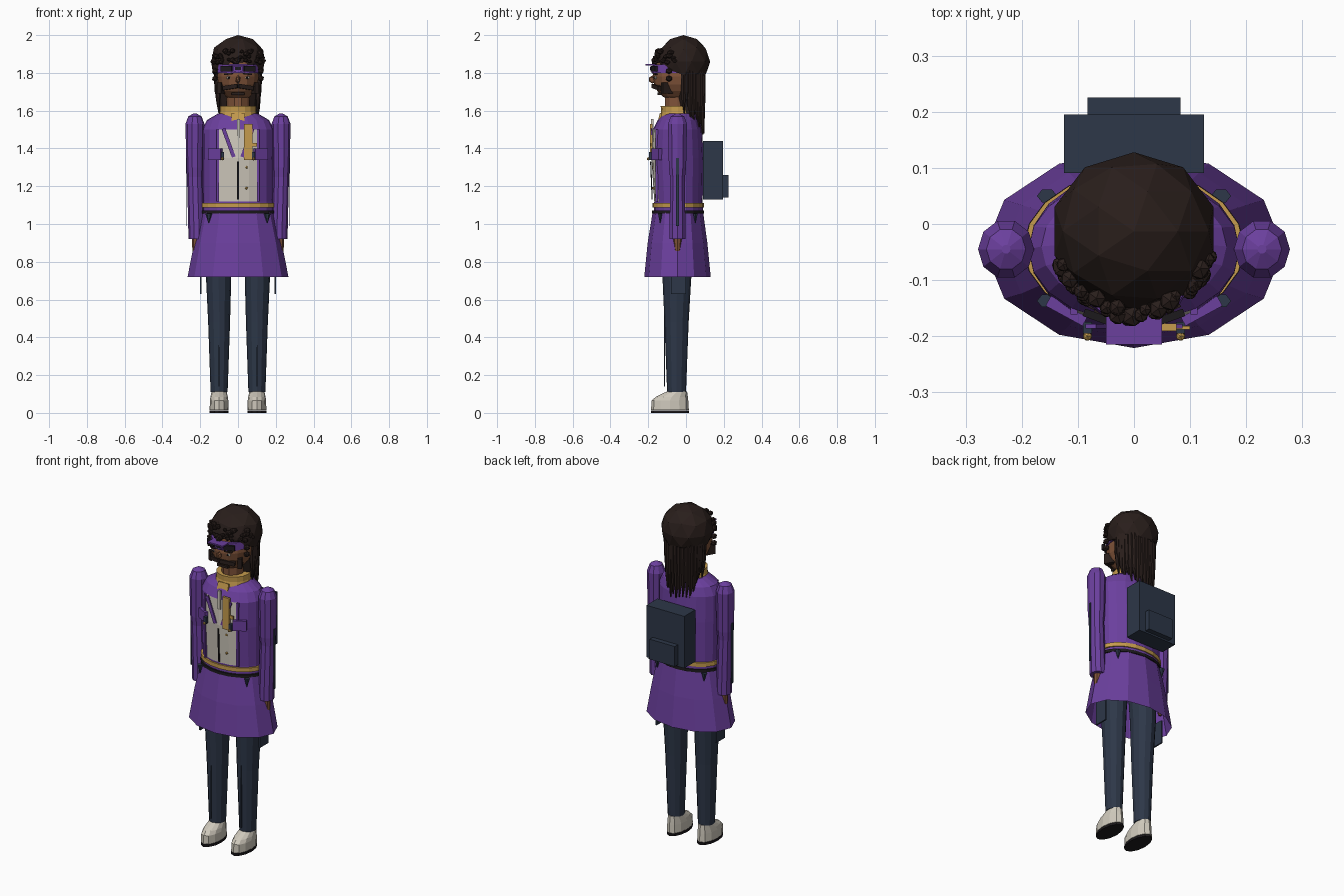
import bpy, bmesh, math, random
from mathutils import Matrix, Vector, Euler

random.seed(4)
if "Cube" in bpy.data.objects:
    bpy.data.objects.remove(bpy.data.objects["Cube"])


def material(name, r, g, b):
    m = bpy.data.materials.new(name)
    m.use_nodes = True
    m.diffuse_color = (r, g, b, 1)
    bsdf = m.node_tree.nodes["Principled BSDF"]
    bsdf.inputs["Base Color"].default_value = (r, g, b, 1)
    bsdf.inputs["Roughness"].default_value = 0.8
    return m


PURPLE = material("purple cloth", .147, .05, .34)
NAVY = material("navy cloth", .026, .038, .065)
HAIR = material("dark brown hair", .022, .013, .011)
SKIN = material("brown skin", .21, .085, .04)
CREAM = material("cream", .62, .58, .50)
GOLD = material("gold", .56, .33, .075)
BLACK = material("soft black", .012, .010, .012)


def finish(name, bm, *mats):
    bmesh.ops.recalc_face_normals(bm, faces=bm.faces)
    mesh = bpy.data.meshes.new(name)
    bm.to_mesh(mesh)
    bm.free()
    for m in mats:
        mesh.materials.append(m)
    ob = bpy.data.objects.new(name, mesh)
    bpy.context.collection.objects.link(ob)
    return ob


def loft(name, rings, mat, n=12, caps=True):
    """Stack of elliptical rings given as (z, x, y, x radius, y radius)."""
    bm = bmesh.new()
    loops = [[bm.verts.new((x + rx * math.cos(math.tau * i / n),
                            y + ry * math.sin(math.tau * i / n), z))
              for i in range(n)] for z, x, y, rx, ry in rings]
    for a, b in zip(loops, loops[1:]):
        for i in range(n):
            j = (i + 1) % n
            bm.faces.new((a[i], a[j], b[j], b[i]))
    if caps:
        bm.faces.new(loops[0])
        bm.faces.new(loops[-1])
    return finish(name, bm, mat)


def box(name, loc, size, mat, rot=(0, 0, 0)):
    bm = bmesh.new()
    bmesh.ops.create_cube(bm, size=1, matrix=Matrix.LocRotScale(
        Vector(loc), Euler(rot), Vector(size)))
    return finish(name, bm, mat)


def add_blob(bm, loc, scale, detail=1):
    bmesh.ops.create_icosphere(bm, subdivisions=detail, radius=1, matrix=Matrix.LocRotScale(
        Vector(loc), None, Vector(scale)))


def blob(name, loc, scale, mat, detail=1):
    bm = bmesh.new()
    add_blob(bm, loc, scale, detail)
    return finish(name, bm, mat)


# Jacket body with the shirt front as an inset panel
jacket = loft("jacket", [(1.06, 0, -.04, .188, .13), (1.12, 0, -.04, .185, .128),
                         (1.35, 0, -.045, .188, .138), (1.5, 0, -.045, .188, .13),
                         (1.55, 0, -.04, .165, .11), (1.585, 0, -.035, .105, .085)],
              PURPLE, 20)
jacket.data.materials.append(CREAM)
for f in jacket.data.polygons:
    if f.center.y < -.12 and abs(f.center.x) < .11 and 1.12 < f.center.z < 1.5:
        f.material_index = 1
box("shirt_placket", (0, -.183, 1.23), (.008, .006, .2), BLACK, (.04, 0, 0))
for z in (1.19, 1.3):
    blob("shirt_button", (.045, -.172, z), (.008, .008, .008), GOLD)
for s in (-1, 1):
    box("jacket_front_edge", (s * .107, -.155, 1.31), (.012, .012, .38), PURPLE)
    box("lapel", (s * .05, -.182, 1.43), (.02, .008, .16), PURPLE, (0, s * .35, 0))
    box("chest_pocket", (s * .12, -.155, 1.37), (.075, .02, .06), PURPLE, (0, 0, s * .5))
    blob("pocket_stud", (s * .083, -.2, 1.345), (.009, .009, .009), GOLD)
    box("pocket_flap", (s * .083, -.185, 1.36), (.016, .02, .04), NAVY)
box("neck_tie", (.002, -.178, 1.5), (.016, .012, .11), CREAM)
box("chest_badge", (.053, -.184, 1.435), (.045, .014, .19), GOLD)
box("badge_clip", (.085, -.185, 1.42), (.03, .006, .02), GOLD)

# Belts and flared skirt
loft("gold_belt", [(1.088, 0, -.042, .196, .136), (1.112, 0, -.042, .196, .136)], GOLD, 20)
loft("dark_belt", [(1.055, 0, -.042, .197, .137), (1.072, 0, -.042, .197, .137)], BLACK, 20)
loft("skirt", [(.72, 0, -.045, .267, .176), (.9, 0, -.045, .232, .158),
               (1.06, 0, -.043, .195, .134)], PURPLE, 12, caps=False)
for s in (-1, 1):
    for y in (-.137, .05):
        loft("belt_tassel", [(1.005, s * .155, y, .002, .002),
                             (1.055, s * .155, y, .018, .013)], NAVY, 6)

# Arms, hands, legs and shoes, one of each per side
for s in (-1, 1):
    x = s * .228
    loft("sleeve", [(.92, s * .218, -.045, .044, .044), (1.25, x, -.045, .042, .042),
                    (1.3, x, -.045, .046, .048), (1.53, x, -.045, .05, .053),
                    (1.57, x, -.045, .035, .037), (1.585, x, -.045, .008, .008)], PURPLE, 10)
    box("sleeve_trim", (s * .274, -.045, 1.17), (.004, .014, .36), NAVY)
    loft("hand", [(.83, s * .222, -.045, .008, .008), (.86, s * .222, -.045, .02, .016),
                  (.93, s * .218, -.045, .025, .024)], SKIN, 8)

    lx = s * .1
    loft("trouser_leg", [(.11, lx, -.05, .045, .05), (.48, lx, -.05, .058, .064),
                         (.75, s * .103, -.048, .068, .078),
                         (1.0, s * .09, -.045, .075, .085)], NAVY, 12)
    box("trouser_crease", (lx, -.113, .37), (.004, .006, .46), NAVY)
    box("thigh_pocket", (s * .197, -.04, .7), (.008, .08, .14), NAVY)
    loft("shoe", [(.016, lx, -.085, .05, .1), (.065, lx, -.085, .049, .097),
                  (.085, lx, -.075, .046, .085), (.113, lx, -.048, .04, .054)], CREAM, 12)
    loft("shoe_sole", [(0, lx, -.085, .051, .101), (.012, lx, -.085, .051, .101)], BLACK, 12)

# Backpack
box("backpack", (0, .143, 1.285), (.25, .104, .31), NAVY)
box("backpack_pocket", (0, .208, 1.2), (.166, .034, .12), NAVY)

# Collar, neck and head
loft("collar", [(1.56, 0, -.04, .105, .1), (1.595, 0, -.042, .095, .09),
                (1.625, 0, -.042, .094, .092)], GOLD, 16)
box("collar_tab", (0, -.135, 1.56), (.07, .02, .05), GOLD, (-.25, 0, 0))
loft("neck", [(1.58, 0, -.045, .062, .07), (1.72, 0, -.045, .06, .07)], SKIN, 10)
bm = bmesh.new()
bmesh.ops.create_uvsphere(bm, u_segments=14, v_segments=10, radius=1, matrix=Matrix.LocRotScale(
    Vector((0, -.05, 1.78)), None, Vector((.112, .126, .13))))
finish("head", bm, SKIN)
blob("nose", (0, -.178, 1.765), (.014, .02, .022), SKIN)
for s in (-1, 1):
    blob("eye", (s * .048, -.16, 1.775), (.017, .008, .009), CREAM)
    blob("pupil", (s * .048, -.166, 1.775), (.007, .006, .007), BLACK)
    box("eyebrow", (s * .05, -.164, 1.795), (.045, .012, .008), HAIR, (0, s * .12, s * .35))
    box("moustache", (s * .04, -.156, 1.725), (.085, .02, .022), HAIR, (0, s * .15, s * .42))
    box("beard_side", (s * .085, -.1, 1.72), (.024, .06, .06), HAIR, (0, 0, s * .5))
box("beard", (0, -.14, 1.69), (.07, .02, .014), HAIR)

# Goggles worn on the brow
loft("goggle_band", [(1.8, 0, -.05, .115, .132), (1.845, 0, -.05, .112, .128)], PURPLE, 16)
box("goggle_brim", (0, -.19, 1.843), (.1, .05, .008), PURPLE)
for s in (-1, 1):
    box("goggle_lens", (s * .06, -.168, 1.822), (.062, .014, .03), BLACK, (0, 0, s * .35))
box("goggle_bridge", (0, -.181, 1.822), (.046, .012, .03), PURPLE)
box("goggle_bridge_inset", (0, -.188, 1.822), (.03, .006, .016), BLACK)

# Hair cap, trimmed along the hairline
bm = bmesh.new()
add_blob(bm, (0, -.013, 1.86), (.149, .141, .14), 2)
bmesh.ops.bisect_plane(bm, geom=bm.verts[:] + bm.edges[:] + bm.faces[:],
                       plane_co=(0, -.1, 1.82), plane_no=(0, -.35, -1), clear_outer=True)
bmesh.ops.holes_fill(bm, edges=bm.edges)
finish("hair_cap", bm, HAIR)

# Curls along the fringe
bm = bmesh.new()
for i in range(44):
    a = math.radians(random.uniform(-165, -15))
    z = random.uniform(1.85, 1.92)
    k = math.sqrt(1 - ((z - 1.86) / .14) ** 2)
    r = random.uniform(.011, .02)
    add_blob(bm, (.14 * k * math.cos(a), -.02 + .145 * k * math.sin(a), z), (r, r, r * .8))
for s in (-1, 1):
    for z in (1.77, 1.81):
        add_blob(bm, (s * .122, -.09, z), (.017, .02, .017))
finish("fringe_curls", bm, HAIR)

# Long locks hanging around the back and sides
loft("back_hair", [(1.58, 0, .02, .09, .05), (1.7, 0, .015, .108, .075),
                   (1.86, 0, 0, .125, .115)], HAIR, 12)
locks = 19
for i in range(locks):
    a = math.radians(-12 + 204 * i / (locks - 1))
    back = max(0, math.sin(a))
    x, y = .108 * math.cos(a), .005 + .085 * math.sin(a)
    end = 1.6 - .13 * back + random.uniform(-.03, .03)
    loft("hair_lock", [(end, x * .95, y + .005, .004, .004), (end + .06, x, y, .01, .01),
                       (1.7, x, y, .016, .016), (1.85, x * 1.05, y, .017, .017)], HAIR, 6)
